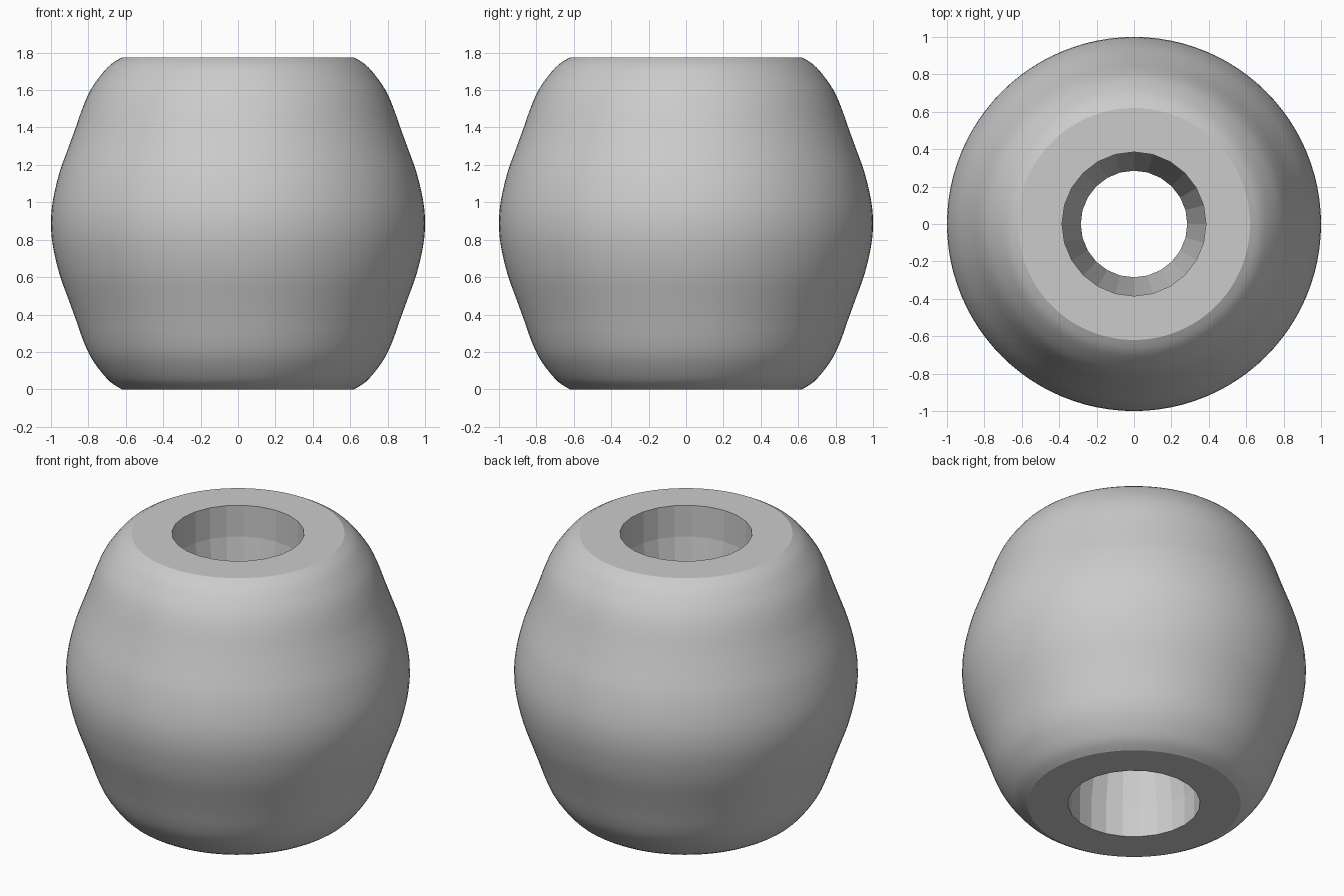
import bpy, bmesh, math

if "Cube" in bpy.data.objects:
    bpy.data.objects.remove(bpy.data.objects["Cube"])

H = 1.775
MID = H / 2


def lathe(name, profile, sides, closed=False):
    """Revolve (radius, z) points around z; ends are capped."""
    bm = bmesh.new()
    rings = []
    for r, z in profile:
        rings.append([bm.verts.new((r * math.cos(2 * math.pi * i / sides),
                                    r * math.sin(2 * math.pi * i / sides), z))
                      for i in range(sides)])
    for a, b in zip(rings, rings[1:]):
        for i in range(sides):
            j = (i + 1) % sides
            bm.faces.new((a[i], a[j], b[j], b[i]))
    bm.faces.new(rings[0][::-1])
    bm.faces.new(rings[-1])
    bmesh.ops.recalc_face_normals(bm, faces=bm.faces)
    mesh = bpy.data.meshes.new(name)
    bm.to_mesh(mesh)
    bm.free()
    obj = bpy.data.objects.new(name, mesh)
    bpy.context.collection.objects.link(obj)
    return obj


def smooth_curve(pts, steps):
    """Catmull-Rom curve through the points."""
    ext = [pts[0]] + pts + [pts[-1]]
    out = []
    for p0, p1, p2, p3 in zip(ext, ext[1:], ext[2:], ext[3:]):
        for s in range(steps):
            t = s / steps
            out.append(tuple(0.5 * (2 * b + (c - a) * t
                                    + (2 * a - 5 * b + 4 * c - d) * t * t
                                    + (3 * b - a - 3 * c + d) * t ** 3)
                             for a, b, c, d in zip(p0, p1, p2, p3)))
    return out + [pts[-1]]


def mirrored(half):
    """Half profile as (radius, height above middle), from middle to top."""
    lower = [(r, MID - h) for r, h in reversed(half[1:])]
    return lower + [(r, MID + h) for r, h in half]


grey = bpy.data.materials.new("light_grey")
grey.diffuse_color = (0.6, 0.6, 0.6, 1)
grey.use_nodes = True
grey.node_tree.nodes["Principled BSDF"].inputs["Base Color"].default_value = grey.diffuse_color

# Outer body: round belly with gently stepped shoulders
half = [(1.0, 0), (0.99, 0.12), (0.955, 0.27), (0.905, 0.41), (0.865, 0.52),
        (0.83, 0.62), (0.79, 0.71), (0.735, 0.79), (0.68, 0.85), (0.62, MID)]
body = lathe("bead_body", smooth_curve(mirrored(half), 3), 96)
body.data.materials.append(grey)
bpy.context.view_layer.objects.active = body
body.select_set(True)
bpy.ops.object.shade_smooth_by_angle(angle=math.radians(25))

# Hole: straight mouths that taper to a narrow waist
hole = lathe("hole_cutter",
             mirrored([(0.285, 0), (0.385, MID - 0.2), (0.385, MID + 0.1)]), 24)
hole.data.materials.append(grey)
hole.hide_render = True
hole.display_type = 'WIRE'

cut = body.modifiers.new("hole", 'BOOLEAN')
cut.operation = 'DIFFERENCE'
cut.solver = 'EXACT'
cut.object = hole
